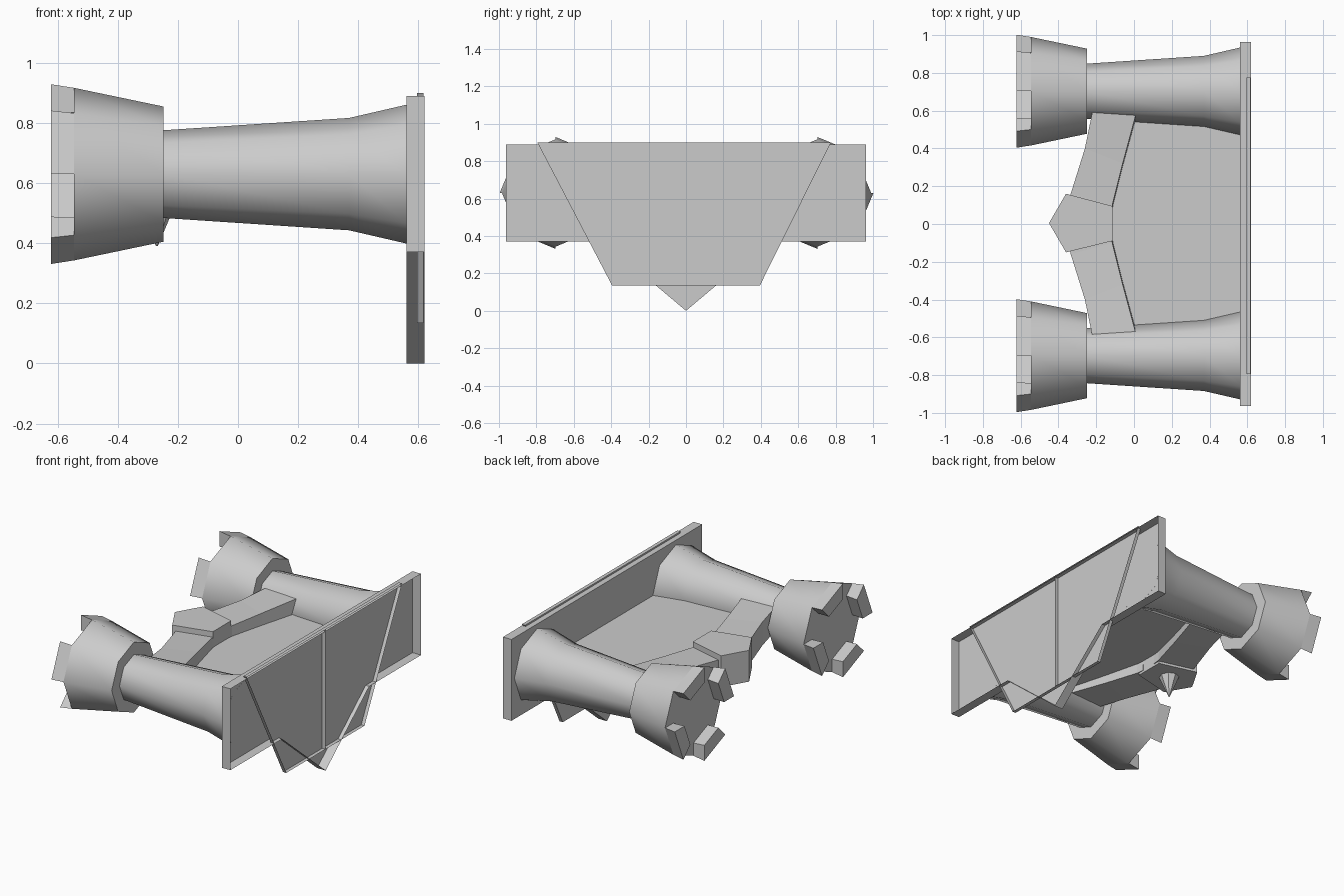
import bpy, bmesh, math
from mathutils import Vector

if "Cube" in bpy.data.objects:
    bpy.data.objects.remove(bpy.data.objects["Cube"])

def finish(name, bm, smooth=False):
    bmesh.ops.remove_doubles(bm, verts=bm.verts, dist=1e-5)
    bmesh.ops.recalc_face_normals(bm, faces=bm.faces)
    if smooth:
        for f in bm.faces:
            f.smooth = True
        for e in bm.edges:
            e.smooth = len(e.link_faces) == 2 and e.calc_face_angle(0) < math.radians(50)
    me = bpy.data.meshes.new(name)
    bm.to_mesh(me)
    bm.free()
    ob = bpy.data.objects.new(name, me)
    bpy.context.collection.objects.link(ob)
    return ob

def loft(bm, rings, start=True, end=True):
    """Skin a list of equal-length closed rings, optionally capped."""
    vs = [[bm.verts.new(p) for p in r] for r in rings]
    n = len(vs[0])
    for a, b in zip(vs, vs[1:]):
        for i in range(n):
            j = (i + 1) % n
            bm.faces.new((a[i], a[j], b[j], b[i]))
    if start:
        bm.faces.new(vs[0][::-1])
    if end:
        bm.faces.new(vs[-1])

def open_panel(name, outline, x0, x1):
    """Shallow tray facing +x: back wall at x0, rim up to x1."""
    bm = bmesh.new()
    loft(bm, [[(x, y, z) for y, z in outline] for x in (x0, x1)], end=False)
    return finish(name, bm)

def slab(name, outline, z0, z1):
    bm = bmesh.new()
    loft(bm, [[(x, y, z) for x, y in outline] for z in (z0, z1)])
    return finish(name, bm)

CZ = 0.63

def ring(cy, x, r, k):
    a = math.radians(45 * k)
    return Vector((x, cy + r * math.cos(a), CZ + r * math.sin(a)))

def engine(name, cy):
    # octagonal body with flared nozzle
    bm = bmesh.new()
    prof = [(-0.545, 0.287), (-0.248, 0.225), (-0.248, 0.146), (0.37, 0.187), (0.5605, 0.231)]
    loft(bm, [[ring(cy, x, r, k) for k in range(8)] for x, r in prof])
    finish(name + "_engine", bm, smooth=True)
    # four teeth on alternating sides of the nozzle mouth
    bm = bmesh.new()
    for k in (1, 3, 5, 7):
        loft(bm, [[ring(cy, x, ri, k), ring(cy, x, ro, k), ring(cy, x, ro, k + 1), ring(cy, x, ri, k + 1)]
                  for x, ri, ro in ((-0.622, 0.2, 0.299), (-0.545, 0.205, 0.287))])
    finish(name + "_nozzle_teeth", bm)

engine("left", 0.703)
engine("right", -0.697)

# end plate with V-shaped keel
half = [(0.44, 0.37), (0.963, 0.37), (0.963, 0.89)]
open_panel("end_plate", [(0, 0)] + half + [(-y, z) for y, z in reversed(half)], 0.56, 0.62)

# trapezoid shield in two halves
for s, n, top in ((1, "left", 0.775), (-1, "right", 0.795)):
    open_panel(n + "_shield", [(s * y, z) for y, z in ((0, 0.135), (0.395, 0.135), (top, 0.9), (0, 0.9))],
               0.595, 0.618)

# flat deck between the engines
deck = [(-0.15, 0.1), (-0.12, 0.35), (-0.08, 0.58), (0.56, 0.58)]
slab("deck", deck + [(x, -y) for x, y in reversed(deck)], 0.605, 0.625)

# swept arms, each with a bend
for s, n in ((1, "left"), (-1, "right")):
    bm = bmesh.new()
    rings = []
    for y0, xa, y1, xb, zt in ((0.05, -0.36, 0.05, -0.12, 0.69), (0.16, -0.335, 0.1, -0.115, 0.69),
                               (0.4, -0.26, 0.32, -0.06, 0.70), (0.595, -0.22, 0.58, 0.01, 0.715)):
        zb = zt - 0.15
        rings.append([(xa, s * y0, zb), (xb + 0.008, s * y1, zb), (xb, s * y1, zt), (xa, s * y0, zt)])
    loft(bm, rings)
    finish(n + "_arm", bm)

# pentagonal hub with a spike underneath
slab("hub", [(-0.45, 0.005), (-0.36, -0.15), (-0.115, -0.09), (-0.115, 0.095), (-0.36, 0.16)], 0.525, 0.725)
bm = bmesh.new()
bmesh.ops.create_cone(bm, cap_ends=True, segments=8, radius1=0.003, radius2=0.062, depth=0.14)
bmesh.ops.translate(bm, verts=bm.verts, vec=(-0.27, 0.005, 0.46))
finish("spike", bm)
